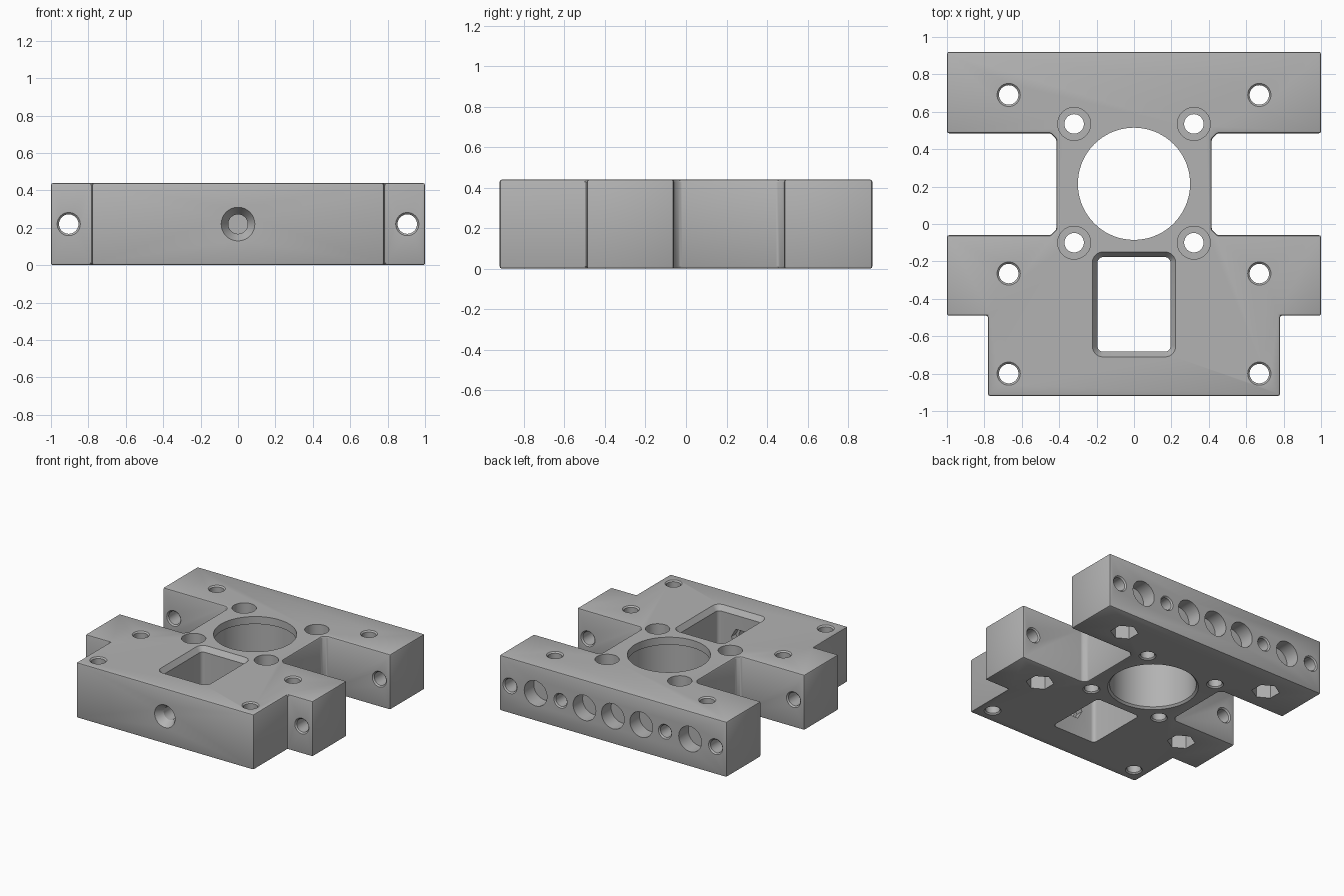
import bpy, bmesh, math

cube = bpy.data.objects.get("Cube")
if cube:
    bpy.data.objects.remove(cube, do_unlink=True)

HEIGHT, MID, BACK = 0.44, 0.22, 0.92

grey = bpy.data.materials.new("machined_grey")
grey.use_nodes = True
grey.diffuse_color = (0.45, 0.45, 0.45, 1)
grey.node_tree.nodes["Principled BSDF"].inputs["Base Color"].default_value = grey.diffuse_color


def loft(bm, rings):
    """Closed solid through rings that have equal point counts."""
    loops = [[bm.verts.new(p) for p in ring] for ring in rings]
    n = len(loops[0])
    for a, b in zip(loops, loops[1:]):
        for i in range(n):
            j = (i + 1) % n
            bm.faces.new((a[i], a[j], b[j], b[i]))
    bm.faces.new(loops[0][::-1])
    bm.faces.new(loops[-1])


def bore(bm, axis, u, v, profile, sides=40, turn=0.0):
    """Round or hexagonal solid; profile lists (radius, position along axis)."""
    rings = []
    for r, t in profile:
        ring = []
        for i in range(sides):
            a = turn + math.tau * i / sides
            p, q = u + r * math.cos(a), v + r * math.sin(a)
            ring.append((p, q, t) if axis == "z" else (p, t, q))
        rings.append(ring)
    loft(bm, rings)


def chamfered(r, start, end, lip=0.01):
    """Through-hole profile, flared where it meets both surfaces."""
    return [(r + 2 * lip, start - lip), (r, start + lip),
            (r, end - lip), (r + 2 * lip, end + lip)]


def blind(r, depth):
    """Pocket profile sunk into the back face."""
    return [(r, BACK - depth), (r, BACK + 0.05)]


def rounded_rect(cx, cy, hx, hy, r, z):
    pts = []
    for k, (sx, sy) in enumerate(((1, 1), (-1, 1), (-1, -1), (1, -1))):
        for i in range(7):
            a = math.pi / 2 * (k + i / 6)
            pts.append((cx + sx * (hx - r) + r * math.cos(a),
                        cy + sy * (hy - r) + r * math.sin(a), z))
    return pts


def make_object(name, bm):
    bmesh.ops.recalc_face_normals(bm, faces=bm.faces)
    mesh = bpy.data.meshes.new(name)
    bm.to_mesh(mesh)
    bm.free()
    mesh.materials.append(grey)
    obj = bpy.data.objects.new(name, mesh)
    bpy.context.collection.objects.link(obj)
    return obj


# Block outline, mirrored across x
half = [(0.78, -0.92), (0.78, -0.49), (1, -0.49), (1, -0.06), (0.445, -0.06),
        (0.415, -0.03), (0.415, 0.455), (0.445, 0.485), (1, 0.485), (1, 0.92)]
outline = half + [(-x, y) for x, y in reversed(half)]
bm = bmesh.new()
loft(bm, [[(x, y, z) for x, y in outline] for z in (0, HEIGHT)])
block = make_object("mounting_block", bm)
bevel = block.modifiers.new("edge_chamfer", "BEVEL")
bevel.width = 0.011
bevel.segments = 2
bevel.limit_method = "ANGLE"

# Vertical cuts: central bore with top lip, window, screw holes, counterbores
bm = bmesh.new()
bore(bm, "z", 0, 0.215, [(0.345, -0.015), (0.315, 0.015), (0.315, 0.38),
                         (0.30, 0.38), (0.30, 0.5)], 72)
loft(bm, [rounded_rect(0, -0.43, 0.195 + g, 0.253 + g, 0.03 + g, z)
          for g, z in ((0, -0.05), (0, 0.40), (0.028, HEIGHT), (0.042, 0.46))])
for s in (-1, 1):
    for y in (0.69, -0.265, -0.80):
        bore(bm, "z", s * 0.67, y, chamfered(0.052, 0, HEIGHT))
    for y in (0.535, -0.10):
        bore(bm, "z", s * 0.32, y, [(0.072, -0.01), (0.052, 0.01), (0.052, 0.2),
                                    (0.088, 0.2), (0.088, 0.5)])
vertical = make_object("vertical_cutter", bm)

# Hexagonal nut pockets: four underneath, one inside the window
bm = bmesh.new()
for s in (-1, 1):
    for y in (0.69, -0.265):
        bore(bm, "z", s * 0.67, y, [(0.102, -0.05), (0.102, 0.12)], 6, math.pi / 6)
bore(bm, "y", 0, MID, [(0.08, -0.74), (0.08, -0.6)], 6)
nuts = make_object("nut_pocket_cutter", bm)

# Horizontal cuts: countersunk front hole, arm holes, row in the back face
bm = bmesh.new()
bore(bm, "y", 0, MID, [(0.098, -0.93), (0.09, -0.92), (0.052, -0.86), (0.052, -0.6)])
bore(bm, "y", 0, MID, blind(0.1, 0.12))
for s in (-1, 1):
    for start, end in ((-0.49, -0.06), (0.485, BACK)):
        bore(bm, "y", s * 0.905, MID, chamfered(0.052, start, end))
    for x in (0.25, 0.68):
        bore(bm, "y", s * x, MID, blind(0.1, 0.12))
    bore(bm, "y", s * 0.46, MID, [(0.048, 0.62), (0.048, BACK - 0.01), (0.068, BACK + 0.01)])
horizontal = make_object("horizontal_cutter", bm)

# Cut the block, then bake the result and drop the cutters
cutters = (vertical, nuts, horizontal)
for cutter in cutters:
    cutter.hide_render = True
    cut = block.modifiers.new(cutter.name, "BOOLEAN")
    cut.object = cutter
    cut.solver = "EXACT"
graph = bpy.context.evaluated_depsgraph_get()
baked = bpy.data.meshes.new_from_object(block.evaluated_get(graph))
block.modifiers.clear()
block.data = baked
for cutter in cutters:
    bpy.data.objects.remove(cutter, do_unlink=True)

bpy.ops.object.select_all(action="DESELECT")
block.select_set(True)
bpy.context.view_layer.objects.active = block
bpy.ops.object.shade_smooth_by_angle(angle=math.radians(30))
